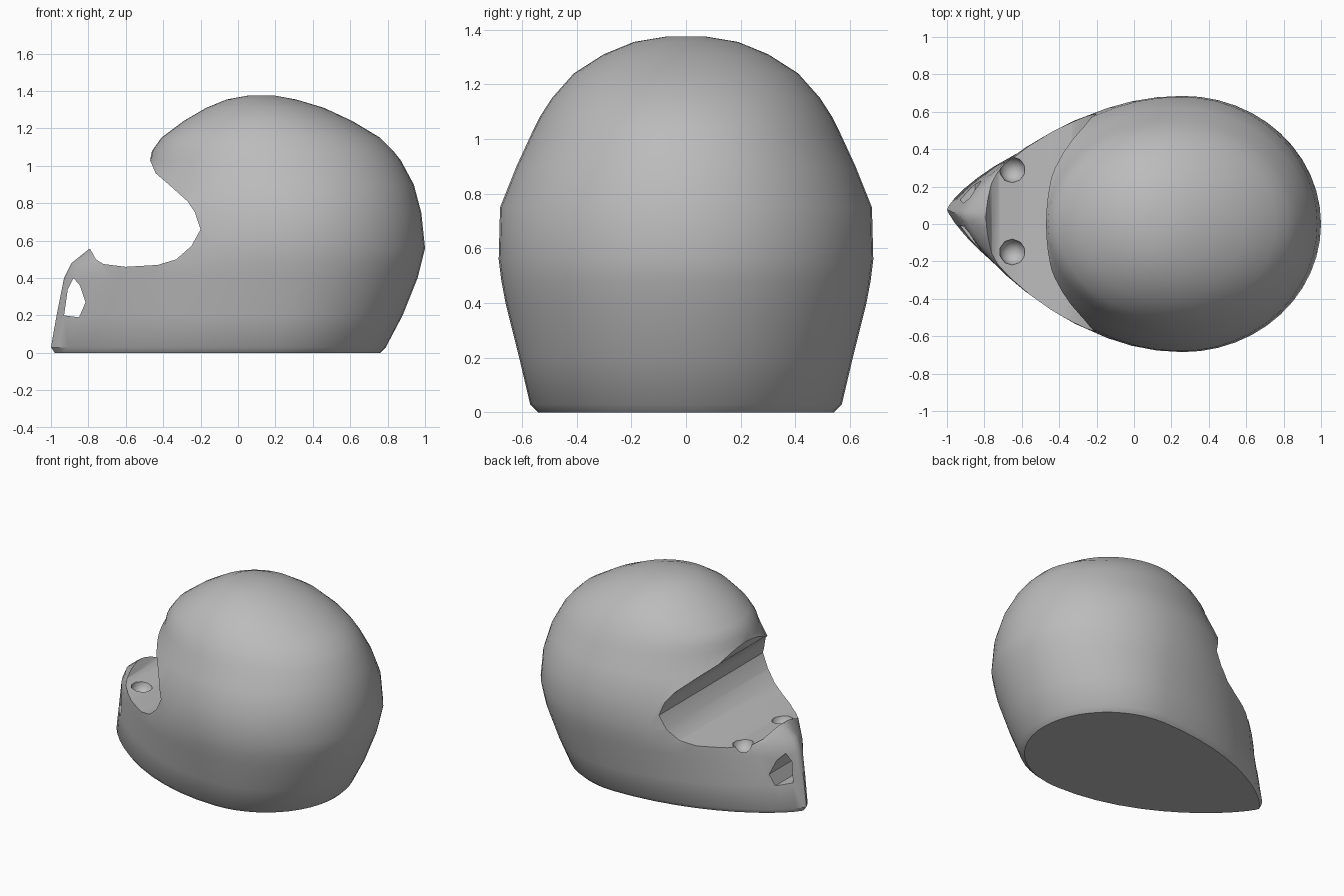
import bpy, bmesh, math

if "Cube" in bpy.data.objects:
    bpy.data.objects.remove(bpy.data.objects["Cube"], do_unlink=True)

grey = bpy.data.materials.new("shell_grey")
grey.use_nodes = True
grey.diffuse_color = (0.5, 0.5, 0.5, 1)
grey.node_tree.nodes["Principled BSDF"].inputs["Base Color"].default_value = (0.5, 0.5, 0.5, 1)


def finish(name, bm):
    bmesh.ops.recalc_face_normals(bm, faces=bm.faces)
    mesh = bpy.data.meshes.new(name)
    bm.to_mesh(mesh)
    bm.free()
    mesh.materials.append(grey)
    obj = bpy.data.objects.new(name, mesh)
    bpy.context.collection.objects.link(obj)
    return obj


def prism(name, outline, half_depth, y=0):
    """Extrude an x-z outline sideways."""
    bm = bmesh.new()
    face = bm.faces.new([bm.verts.new((x, y - half_depth, z)) for x, z in outline])
    out = bmesh.ops.extrude_face_region(bm, geom=[face])
    bmesh.ops.translate(bm, vec=(0, 2 * half_depth, 0),
                        verts=[v for v in out["geom"] if isinstance(v, bmesh.types.BMVert)])
    return finish(name, bm)


def cut(target, cutter):
    cutter.hide_render = True
    mod = target.modifiers.new(cutter.name, "BOOLEAN")
    mod.object = cutter
    mod.solver = "EXACT"
    bpy.context.view_layer.objects.active = target
    bpy.ops.object.modifier_apply(modifier=mod.name)
    bpy.data.objects.remove(cutter, do_unlink=True)


# Shell rings: height, front x, widest x, back x, half width, front taper
rings = [
    (0.00, -0.98, 0.20, 0.76, 0.54, 0.80),
    (0.03, -1.00, 0.21, 0.79, 0.57, 0.80),
    (0.20, -0.97, 0.24, 0.88, 0.61, 0.80),
    (0.40, -0.93, 0.26, 0.96, 0.66, 0.78),
    (0.48, -0.89, 0.26, 0.98, 0.675, 0.75),
    (0.56, -0.79, 0.26, 1.00, 0.685, 0.68),
    (0.75, -0.66, 0.25, 0.98, 0.68, 0.58),
    (0.90, -0.55, 0.23, 0.94, 0.62, 0.52),
    (1.03, -0.47, 0.20, 0.87, 0.56, 0.50),
    (1.08, -0.46, 0.19, 0.83, 0.535, 0.50),
    (1.15, -0.41, 0.17, 0.76, 0.49, 0.50),
    (1.24, -0.29, 0.15, 0.61, 0.41, 0.50),
    (1.31, -0.17, 0.13, 0.46, 0.30, 0.50),
    (1.355, -0.06, 0.12, 0.31, 0.19, 0.50),
    (1.375, 0.05, 0.12, 0.20, 0.07, 0.50),
]
SIDES = 48
bm = bmesh.new()
loops = []
for z, front, mid, back, half, taper in rings:
    loop = []
    for i in range(SIDES):
        a = 2 * math.pi * i / SIDES
        c, s = math.cos(a), math.sin(a)
        if c >= 0:
            x, y = mid + (back - mid) * c, half * s
        else:
            x = mid + (mid - front) * c
            y = half * math.copysign(abs(s) ** (2 * taper), s)
            y += 0.08 * c * c * max(0, 1 - z)
        loop.append(bm.verts.new((x, y, z)))
    loops.append(loop)
for low, high in zip(loops, loops[1:]):
    for i in range(SIDES):
        j = (i + 1) % SIDES
        bm.faces.new((low[i], low[j], high[j], high[i]))
bm.faces.new(loops[0])
bm.faces.new(loops[-1])
helmet = finish("helmet_shell", bm)

# Eye opening, with brow above and chin lip below
opening = [(-1.2, 1.03), (-0.47, 1.03), (-0.44, 0.96), (-0.37, 0.90), (-0.27, 0.81),
           (-0.23, 0.75), (-0.20, 0.66), (-0.25, 0.57), (-0.33, 0.50), (-0.43, 0.47),
           (-0.60, 0.46), (-0.72, 0.475), (-0.76, 0.50), (-0.79, 0.555), (-1.2, 0.56)]
cut(helmet, prism("eye_opening", opening, 1))

# Vent running through the chin guard
vent = [(-0.93, 0.20), (-0.85, 0.19), (-0.815, 0.27), (-0.845, 0.36), (-0.88, 0.40), (-0.91, 0.34)]
cut(helmet, prism("chin_vent", vent, 1))

# Small dents in the floor behind the chin guard
for y in (0.29, -0.15):
    bm = bmesh.new()
    bmesh.ops.create_icosphere(bm, subdivisions=2, radius=0.07)
    bmesh.ops.translate(bm, verts=bm.verts, vec=(-0.65, y, 0.47))
    cut(helmet, finish("floor_dent", bm))

bpy.ops.object.select_all(action="DESELECT")
helmet.select_set(True)
bpy.context.view_layer.objects.active = helmet
bpy.ops.object.shade_smooth_by_angle(angle=math.radians(35))
